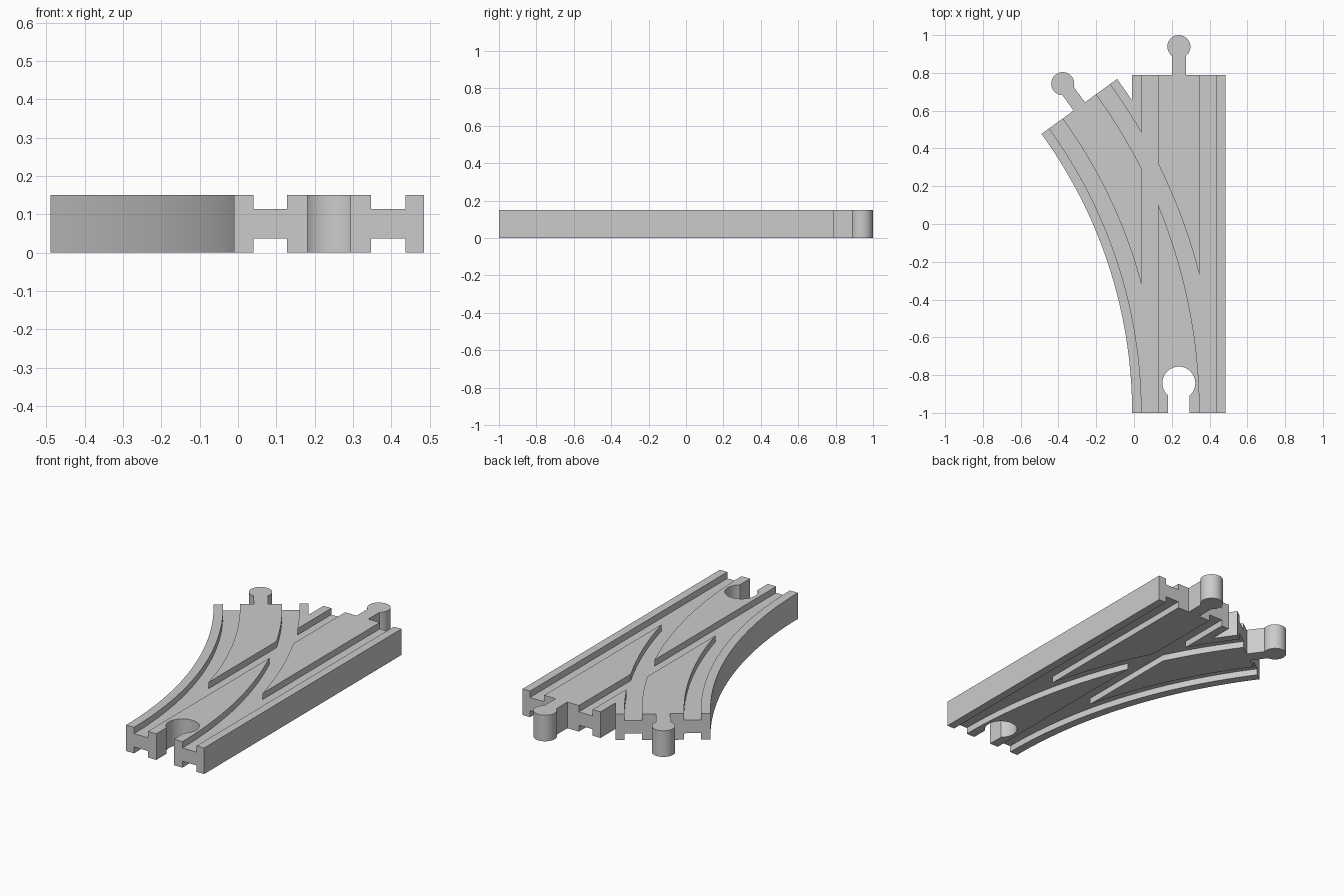
import bpy, bmesh, math
from mathutils import Matrix

cube = bpy.data.objects.get("Cube")
if cube:
    bpy.data.objects.remove(cube, do_unlink=True)

H = 0.15            # track thickness
GROOVE = 0.037      # groove depth
HALF = 0.2475       # half of track width
MID = 0.2375        # x of the straight centre line
FRONT, BACK = -1.0, 0.79
R, TURN = 2.76, math.radians(36)
GROOVES = ((-0.1975, -0.11), (0.11, 0.2))

grey = bpy.data.materials.new("track_grey")
grey.use_nodes = True
grey.diffuse_color = (0.6, 0.6, 0.6, 1)
grey.node_tree.nodes["Principled BSDF"].inputs["Base Color"].default_value = (0.6, 0.6, 0.6, 1)


def prism(name, outline, z0=0.0, z1=H):
    """Extrude a flat outline between two heights."""
    bm = bmesh.new()
    face = bm.faces.new([bm.verts.new((x, y, z0)) for x, y in outline])
    top = bmesh.ops.extrude_face_region(bm, geom=[face])["geom"]
    bmesh.ops.translate(bm, vec=(0, 0, z1 - z0),
                        verts=[v for v in top if isinstance(v, bmesh.types.BMVert)])
    bmesh.ops.recalc_face_normals(bm, faces=bm.faces)
    mesh = bpy.data.meshes.new(name)
    bm.to_mesh(mesh)
    bm.free()
    mesh.materials.append(grey)
    obj = bpy.data.objects.new(name, mesh)
    bpy.context.collection.objects.link(obj)
    return obj


def straight(a, b, extra=0.0):
    """Strip between two offsets from the straight centre line."""
    y0, y1 = FRONT - extra, BACK + extra
    return [(MID + a, y0), (MID + b, y0), (MID + b, y1), (MID + a, y1)]


def curved(a, b, extra=0.0, steps=36):
    """Strip between two offsets from the curved centre line."""
    angles = [-extra + (TURN + 2 * extra) * i / steps for i in range(steps + 1)]

    def arc(r, seq):
        return [(MID - R + r * math.cos(t), FRONT + r * math.sin(t)) for t in seq]
    return arc(R + b, angles) + arc(R + a, reversed(angles))


def keyhole(radius, neck, reach, start=0.0, steps=40):
    """Round head on a straight neck, pointing along +y."""
    t0 = math.asin(neck / radius) - math.pi / 2
    sweep = 2 * math.pi - 2 * math.asin(neck / radius)
    head = [(radius * math.cos(t0 + sweep * i / steps),
             reach + radius * math.sin(t0 + sweep * i / steps)) for i in range(steps + 1)]
    return [(-neck, start), (neck, start)] + head


def combine(target, tool, operation):
    mod = target.modifiers.new("combine", 'BOOLEAN')
    mod.operation, mod.solver, mod.object = operation, 'EXACT', tool
    bpy.context.view_layer.objects.active = target
    bpy.ops.object.modifier_apply(modifier=mod.name)
    bpy.data.objects.remove(tool, do_unlink=True)


# Body: straight track joined with the branching curve
body = prism("track_body", straight(-HALF, HALF))
combine(body, prism("branch", curved(-HALF, HALF)), 'UNION')

# Wheel grooves on the upper and lower sides
for z0, z1 in ((H - GROOVE, H + 0.1), (-0.1, GROOVE)):
    for a, b in GROOVES:
        for path in (straight, curved):
            combine(body, prism("groove_cutter", path(a, b, 0.03), z0, z1), 'DIFFERENCE')

# Socket in the front end
socket = [(MID + x, FRONT + y) for x, y in keyhole(0.087, 0.0565, 0.158, -0.1)]
combine(body, prism("socket_cutter", socket, -0.2, H + 0.2), 'DIFFERENCE')

# Connector pegs at both far ends
peg = keyhole(0.061, 0.037, 0.149)
straight_peg = prism("straight_peg", peg)
straight_peg.data.transform(Matrix.Translation((MID, BACK, 0)))
curved_peg = prism("curved_peg", peg)
end = (MID - R + R * math.cos(TURN), FRONT + R * math.sin(TURN), 0)
curved_peg.data.transform(Matrix.Translation(end) @ Matrix.Rotation(TURN, 4, 'Z'))

# Smooth the curved walls, keep hard edges
for obj in (body, straight_peg, curved_peg):
    bpy.ops.object.select_all(action='DESELECT')
    obj.select_set(True)
    bpy.context.view_layer.objects.active = obj
    bpy.ops.object.shade_smooth_by_angle(angle=math.radians(30))
